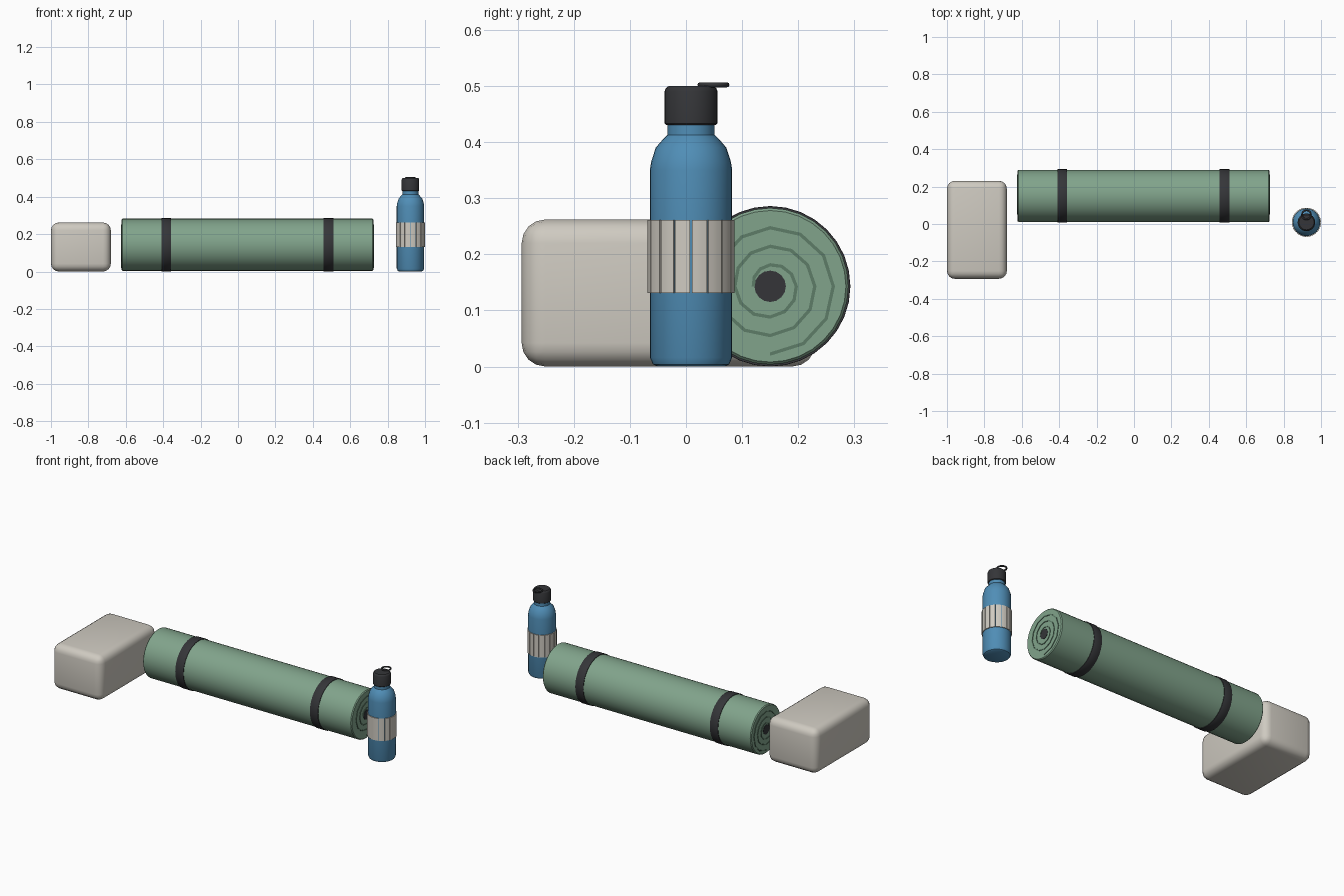
import bpy, bmesh, math
from mathutils import Matrix

if "Cube" in bpy.data.objects:
    bpy.data.objects.remove(bpy.data.objects["Cube"])


def material(name, rgb):
    m = bpy.data.materials.new(name)
    m.diffuse_color = (*rgb, 1)
    m.use_nodes = True
    m.node_tree.nodes["Principled BSDF"].inputs["Base Color"].default_value = m.diffuse_color
    return m


GREEN = material("green_foam", (0.22, 0.37, 0.26))
DARK_GREEN = material("dark_green", (0.11, 0.20, 0.135))
BLACK = material("black", (0.035, 0.036, 0.04))
BLUE = material("blue", (0.08, 0.27, 0.47))
CREAM = material("cream", (0.62, 0.59, 0.53))


def finish(name, bm, mat, angle=35):
    bmesh.ops.recalc_face_normals(bm, faces=bm.faces)
    me = bpy.data.meshes.new(name)
    bm.to_mesh(me)
    bm.free()
    me.materials.append(mat)
    ob = bpy.data.objects.new(name, me)
    bpy.context.collection.objects.link(ob)
    bpy.ops.object.select_all(action='DESELECT')
    ob.select_set(True)
    bpy.context.view_layer.objects.active = ob
    bpy.ops.object.shade_smooth_by_angle(angle=math.radians(angle))
    return ob


def lathe(name, profile, mat, place, seg=32, angle=35):
    """Closed solid of revolution about z from (radius, height) points."""
    bm = bmesh.new()
    rings = [[bm.verts.new((r * math.cos(math.tau * i / seg), r * math.sin(math.tau * i / seg), z))
              for i in range(seg)] for r, z in profile]
    for a, b in zip(rings, rings[1:]):
        for i in range(seg):
            j = (i + 1) % seg
            bm.faces.new((a[i], a[j], b[j], b[i]))
    bm.faces.new(rings[0])
    bm.faces.new(rings[-1])
    bm.transform(place)
    return finish(name, bm, mat, angle)


# Foam block
bm = bmesh.new()
bmesh.ops.create_cube(bm, size=1, matrix=Matrix.Translation((-0.84, -0.031, 0.131))
                      @ Matrix.Diagonal((0.32, 0.524, 0.262, 1)))
bmesh.ops.bevel(bm, geom=bm.edges[:], offset=0.042, segments=4, profile=0.5, affect='EDGES')
finish("yoga_block", bm, CREAM, 40)

# Rolled mat lying along x, with core and straps
CY, CZ = 0.15, 0.143


def along_x(x):
    return Matrix.Translation((x, CY, CZ)) @ Matrix.Rotation(math.pi / 2, 4, 'Y')


X0, X1 = -0.622, 0.724
L = X1 - X0
lathe("rolled_mat", [(0.135, 0), (0.1395, 0.005), (0.1395, L - 0.005), (0.135, L)], GREEN, along_x(X0))
lathe("mat_core", [(0.028, 0), (0.028, L + 0.004)], BLACK, along_x(X0 - 0.002), 16)
for name, x in (("left_strap", -0.41), ("right_strap", 0.458)):
    lathe(name, [(0.1425, 0), (0.143, 0.001), (0.143, 0.051), (0.1425, 0.052)], BLACK, along_x(x))


# Spiral seam on each end of the roll
def spiral(name, x):
    bm = bmesh.new()
    n, turns, hw, hd = 33, 2.75, 0.003, 0.0025
    prev = None
    for i in range(n + 1):
        t = turns * i / n
        a = math.pi - math.tau * t
        r = 0.030 + 0.033 * t
        ring = [bm.verts.new((x + dx, CY + (r + dr) * math.cos(a), CZ + (r + dr) * math.sin(a)))
                for dx, dr in ((-hd, -hw), (hd, -hw), (hd, hw), (-hd, hw))]
        if prev:
            for k in range(4):
                m = (k + 1) % 4
                bm.faces.new((prev[k], prev[m], ring[m], ring[k]))
        else:
            bm.faces.new(ring)
        prev = ring
    bm.faces.new(prev)
    finish(name, bm, DARK_GREEN)


spiral("left_spiral", X0)
spiral("right_spiral", X1)

# Bottle body and cap
BX, BY = 0.922, 0.009
at_bottle = Matrix.Translation((BX, BY, 0))
lathe("bottle_body", [(0.060, 0), (0.068, 0.004), (0.0734, 0.016), (0.0734, 0.35), (0.071, 0.365),
                      (0.063, 0.39), (0.050, 0.405), (0.042, 0.413), (0.042, 0.435)], BLUE, at_bottle)
lathe("bottle_cap", [(0.044, 0.43), (0.047, 0.433), (0.047, 0.491), (0.045, 0.496), (0.040, 0.5)],
      BLACK, at_bottle)

# Grip sleeve: sixteen curved panels with narrow gaps
bm = bmesh.new()
N, R_IN, R_OUT, Z0, Z1 = 16, 0.071, 0.0778, 0.131, 0.261
half = math.pi / N - 0.02
for p in range(N):
    mid = math.tau * (p + 0.5) / N
    cols = []
    for k in range(4):
        a = mid - half + 2 * half * k / 3
        cols.append([bm.verts.new((r * math.cos(a), r * math.sin(a), z))
                     for r, z in ((R_IN, Z0), (R_OUT, Z0), (R_OUT, Z1), (R_IN, Z1))])
    for c, d in zip(cols, cols[1:]):
        for k in range(4):
            m = (k + 1) % 4
            bm.faces.new((c[k], c[m], d[m], d[k]))
    bm.faces.new(cols[0])
    bm.faces.new(cols[-1])
bm.transform(at_bottle)
finish("grip_sleeve", bm, CREAM)

# Carry ring lying flat on the cap
bpy.ops.mesh.primitive_torus_add(major_radius=0.024, minor_radius=0.0045, major_segments=20,
                                 minor_segments=8, location=(BX, 0.049, 0.502))
ring = bpy.context.object
ring.name = "carry_ring"
ring.data.materials.append(BLACK)
bpy.ops.object.shade_smooth_by_angle(angle=math.radians(50))
